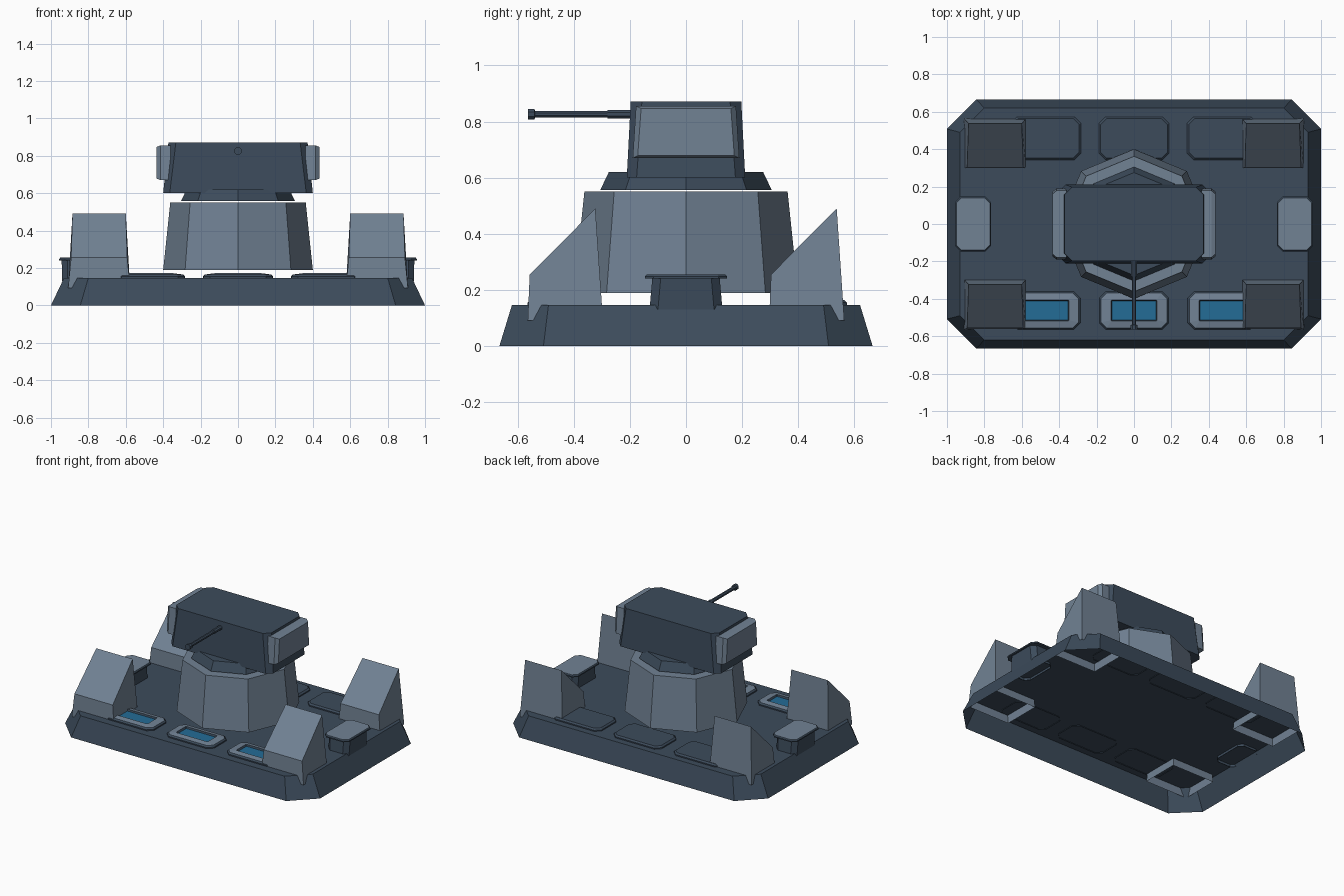
import bpy, bmesh, math
from mathutils import Matrix

if "Cube" in bpy.data.objects:
    bpy.data.objects.remove(bpy.data.objects["Cube"])


def mat(name, r, g, b):
    lin = lambda c: ((c / 255 + 0.055) / 1.055) ** 2.4 if c > 10 else c / 3295
    m = bpy.data.materials.new(name)
    m.diffuse_color = (lin(r), lin(g), lin(b), 1)
    m.use_nodes = True
    m.node_tree.nodes["Principled BSDF"].inputs["Base Color"].default_value = m.diffuse_color
    return m


DARK = mat("dark slate", 60, 75, 91)
LIGHT = mat("light slate", 113, 130, 148)
BLUE = mat("blue glass", 36, 108, 150)
MATS = [DARK, LIGHT, BLUE]


def octo(cx, cy, hx, hy, c, z):
    """Rectangle with cut corners, counter-clockwise."""
    p = [(hx, -hy + c), (hx, hy - c), (hx - c, hy), (-hx + c, hy),
         (-hx, hy - c), (-hx, -hy + c), (-hx + c, -hy), (hx - c, -hy)]
    return [(cx + x, cy + y, z) for x, y in p]


def ngon(r, z, n=8):
    return [(r * math.cos(2 * math.pi * i / n), r * math.sin(2 * math.pi * i / n), z)
            for i in range(n)]


def loft(name, rings, bands, top=None, bottom=None, matrix=None):
    """Join rings upward; bands, top and bottom are material numbers (None = open)."""
    bm = bmesh.new()
    loops = [[bm.verts.new(p) for p in r] for r in rings]
    n = len(loops[0])
    for k, (a, b) in enumerate(zip(loops, loops[1:])):
        for i in range(n):
            j = (i + 1) % n
            bm.faces.new((a[i], a[j], b[j], b[i])).material_index = bands[k]
    if top is not None:
        bm.faces.new(loops[-1]).material_index = top
    if bottom is not None:
        bm.faces.new(loops[0][::-1]).material_index = bottom
    if matrix:
        bm.transform(matrix)
    me = bpy.data.meshes.new(name)
    bm.to_mesh(me)
    bm.free()
    for m in MATS:
        me.materials.append(m)
    ob = bpy.data.objects.new(name, me)
    bpy.context.collection.objects.link(ob)
    return ob


# Base: open-bottomed platform with sloped sides
loft("base", [octo(0, 0, 1, 0.665, 0.157, 0), octo(0, 0, 0.93, 0.62, 0.13, 0.147)], [0], top=0)

# Corner wedges: tapered blocks, all sloping toward the front
for sx in (-1, 1):
    for cy, tag in ((-0.43, "front"), (0.43, "back")):
        def ring(hx, y0, z0, y1, z1, cx=0.7425 * sx):
            return [(cx - hx, cy + y0, z0), (cx + hx, cy + y0, z0),
                    (cx + hx, cy + y1, z1), (cx - hx, cy + y1, z1)]
        top = ring(0.15, -0.127, 0.255, 0.107, 0.49)
        for i in (2, 3):                       # narrower at the peak
            x, y, z = top[i]
            top[i] = (0.7425 * sx + (x - 0.7425 * sx) * 0.95, y, z)
        loft(f"corner_wedge_{tag}", [ring(0.166, -0.134, 0.092, 0.134, 0.092), top], [1], top=1)

# Deck panels: plain hatches at the back, framed windows at the front
for cx in (-0.472, 0, 0.472):
    loft("rear_hatch", [octo(cx, 0.458, 0.188, 0.115, 0.035, 0.142),
                        octo(cx, 0.458, 0.188, 0.115, 0.035, 0.155),
                        octo(cx, 0.458, 0.178, 0.105, 0.03, 0.165)], [0, 0], top=0)
    loft("front_window", [octo(cx, -0.4625, 0.185, 0.102, 0.035, 0.142),
                          octo(cx, -0.4625, 0.185, 0.102, 0.035, 0.155),
                          octo(cx, -0.4625, 0.176, 0.093, 0.03, 0.165),
                          octo(cx, -0.4625, 0.124, 0.056, 0.004, 0.172),
                          octo(cx, -0.4625, 0.118, 0.052, 0.003, 0.160)],
         [0, 0, 1, 0], top=2)

# Side boxes with overhanging lids
for sx in (-1, 1):
    cx = 0.86 * sx
    loft("side_box", [octo(cx, 0, 0.08, 0.13, 0.03, 0.13),
                      octo(cx, 0, 0.083, 0.12, 0.03, 0.243)], [0])
    loft("side_box_lid", [octo(cx, 0, 0.096, 0.146, 0.03, 0.24),
                          octo(cx, 0, 0.096, 0.146, 0.03, 0.248),
                          octo(cx, 0, 0.09, 0.14, 0.028, 0.255)], [0, 0], top=1, bottom=0)

# Octagonal tower and neck collar
loft("tower", [ngon(0.4, 0.19), ngon(0.362, 0.551)], [1], top=1)
loft("collar", [ngon(0.305, 0.557), ngon(0.275, 0.62)], [0], top=0, bottom=0)

# Turret head
loft("turret_head", [octo(0, 0, 0.4, 0.211, 0.035, 0.6),
                     octo(0, 0, 0.372, 0.197, 0.04, 0.872)], [0], top=0, bottom=0)

# Cheek pods on both ends of the head
for sx in (-1, 1):
    rings = []
    for x, e in ((0.36, 0), (0.415, 0), (0.437, 0.018)):
        pts = [(x, -0.19 + e, 0.67 + e * 0.5), (x, 0.19 - e, 0.67 + e * 0.5),
               (x, 0.178 - e, 0.855 - e * 0.5), (x, -0.178 + e, 0.855 - e * 0.5)]
        rings.append(pts)
    loft("cheek_pod", rings, [1, 1], top=1, bottom=1,
         matrix=Matrix.Rotation(math.pi, 4, 'Z') if sx < 0 else None)

# Gun barrel: lofted upward, then laid toward the front
aim = Matrix.Translation((0, 0, 0.826)) @ Matrix.Rotation(math.pi / 2, 4, 'X') \
    @ Matrix.Rotation(math.pi / 8, 4, 'Z')
profile = [(0.016, 0.18), (0.016, 0.28), (0.013, 0.28), (0.013, 0.538),
           (0.021, 0.54), (0.021, 0.563)]
loft("gun_barrel", [ngon(r, d) for r, d in profile], [0] * 5, top=0, bottom=0, matrix=aim)
